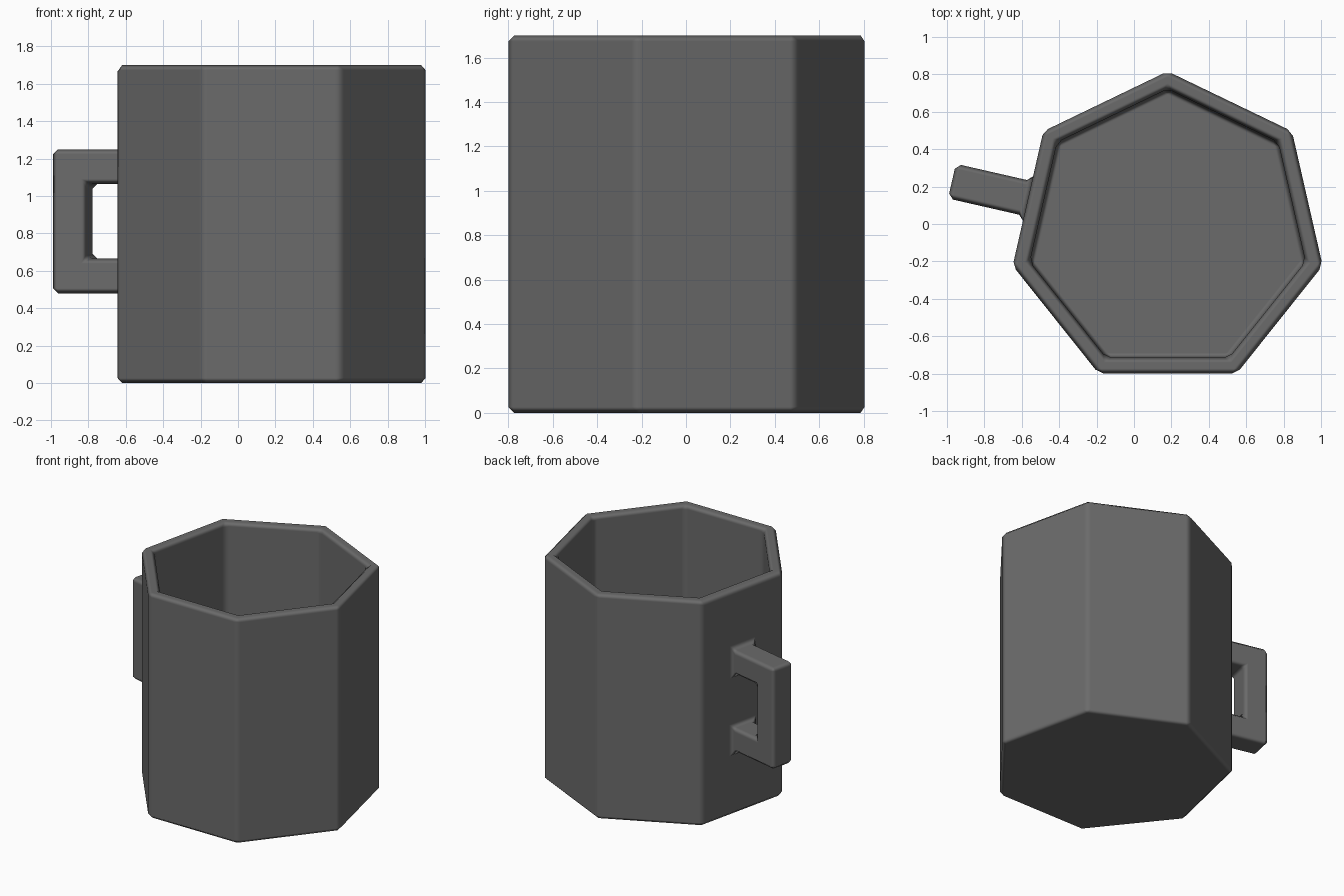
import bpy, bmesh, math
from mathutils import Vector

if "Cube" in bpy.data.objects:
    bpy.data.objects.remove(bpy.data.objects["Cube"], do_unlink=True)

SIDES, RADIUS, HEIGHT, WALL = 7, 0.85, 1.70, 0.085
CENTRE = Vector((0.18, -0.034, 0))
STEP = 2 * math.pi / SIDES

grey = bpy.data.materials.new("dark_grey")
grey.use_nodes = True
colour = (0.145, 0.145, 0.145, 1)
grey.diffuse_color = colour
grey.node_tree.nodes["Principled BSDF"].inputs["Base Color"].default_value = colour


def make_object(name, bm):
    bmesh.ops.recalc_face_normals(bm, faces=bm.faces)
    mesh = bpy.data.meshes.new(name)
    bm.to_mesh(mesh)
    bm.free()
    mesh.materials.append(grey)
    obj = bpy.data.objects.new(name, mesh)
    bpy.context.collection.objects.link(obj)
    return obj


def prism(points, offset):
    """Extrude a flat outline along an offset; returns the bmesh and its far cap."""
    bm = bmesh.new()
    base = bm.faces.new([bm.verts.new(p) for p in points])
    ext = bmesh.ops.extrude_face_region(bm, geom=[base], use_keep_orig=True)["geom"]
    verts = [g for g in ext if isinstance(g, bmesh.types.BMVert)]
    bmesh.ops.translate(bm, verts=verts, vec=offset)
    cap = next(g for g in ext if isinstance(g, bmesh.types.BMFace))
    bmesh.ops.recalc_face_normals(bm, faces=bm.faces)
    return bm, cap


# Cup: seven-sided prism, rim inset and pushed down to hollow it
ring = [CENTRE + RADIUS * Vector((-math.sin(i * STEP), math.cos(i * STEP), 0))
        for i in range(SIDES)]
bm, top = prism(ring, Vector((0, 0, HEIGHT)))
bmesh.ops.inset_region(bm, faces=[top], thickness=WALL, use_even_offset=True)
ext = bmesh.ops.extrude_face_region(bm, geom=[top])["geom"]
bmesh.ops.translate(bm, verts=[g for g in ext if isinstance(g, bmesh.types.BMVert)],
                    vec=(0, 0, WALL - HEIGHT))
if top.is_valid:
    bmesh.ops.delete(bm, geom=[top], context='FACES_ONLY')
mug = make_object("mug", bm)

# Handle: square U standing out from the middle of one side
mid = (ring[1] + ring[2]) / 2
out = (mid - CENTRE).normalized()
along = Vector((-out.y, out.x, 0))
LOW, HIGH, BAR, REACH, WIDTH, SINK = 0.48, 1.25, 0.185, 0.417, 0.19, -0.03
outline = [(SINK, LOW), (REACH, LOW), (REACH, HIGH), (SINK, HIGH),
           (SINK, HIGH - BAR), (REACH - BAR, HIGH - BAR),
           (REACH - BAR, LOW + BAR), (SINK, LOW + BAR)]
bm, _ = prism([mid + out * u + Vector((0, 0, z)) - along * WIDTH / 2 for u, z in outline],
              along * WIDTH)
handle = make_object("handle", bm)
handle.hide_render = True

# Fuse the handle to the cup, then chamfer every hard edge
bpy.context.view_layer.objects.active = mug
mug.select_set(True)
union = mug.modifiers.new("union", 'BOOLEAN')
union.operation = 'UNION'
union.solver = 'EXACT'
union.object = handle
bpy.ops.object.modifier_apply(modifier=union.name)
bpy.data.objects.remove(handle, do_unlink=True)

mug.data.polygons.foreach_set("use_smooth", [True] * len(mug.data.polygons))
bevel = mug.modifiers.new("chamfer", 'BEVEL')
bevel.width = 0.027
bevel.segments = 1
bevel.limit_method = 'ANGLE'
bevel.angle_limit = math.radians(30)
bevel.use_clamp_overlap = False
bevel.harden_normals = True
